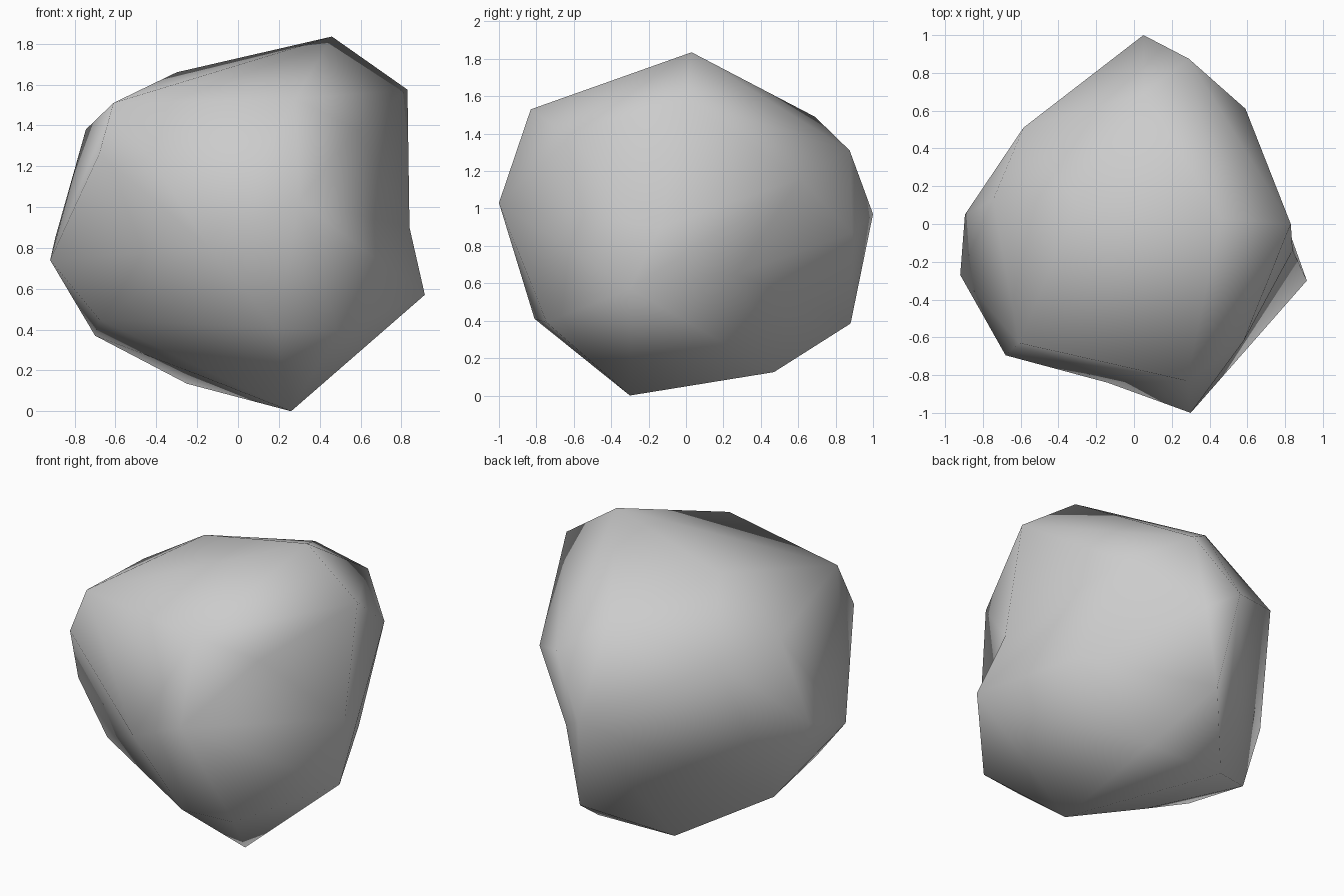
import bpy
import bmesh

# Remove only the default cube
cube = bpy.data.objects.get("Cube")
if cube:
    bpy.data.objects.remove(cube, do_unlink=True)

# Corner points of the boulder, in bands from top to bottom
crown = [
    (0.46, 0.03, 1.835), (-0.30, 0.10, 1.66), (0.83, 0.0, 1.575),
    (0.28, -0.83, 1.53), (-0.61, -0.63, 1.51), (0.05, 0.69, 1.49),
]
shoulder = [
    (-0.745, 0.13, 1.38), (0.58, -0.62, 1.38), (0.29, 0.875, 1.31),
    (-0.68, -0.695, 1.26), (-0.585, 0.51, 1.31), (0.59, 0.61, 1.16),
]
waist = [
    (0.30, -1.0, 1.03), (0.05, 1.0, 0.97), (-0.895, 0.05, 0.85),
    (-0.92, -0.27, 0.74), (0.65, 0.27, 0.65), (0.915, -0.30, 0.57),
]
foot = [
    (-0.68, -0.325, 0.45), (0.18, -0.81, 0.41), (0.49, -0.745, 0.39),
    (0.12, 0.88, 0.385), (-0.70, 0.13, 0.37), (-0.25, -0.20, 0.20),
    (-0.25, 0.47, 0.135), (0.28, 0.47, 0.125), (0.26, -0.30, 0.0),
]
# Corners in slight hollows: held-out place, then resting place
hollows = [
    ((0.95, -0.25, 0.98), (0.84, -0.14, 0.90)),
    ((-0.17, -0.99, 0.85), (-0.14, -0.84, 0.80)),
    ((0.28, 0.97, 0.90), (0.21, 0.89, 0.87)),
]


def make_material(name, colour):
    mat = bpy.data.materials.new(name)
    mat.use_nodes = True
    mat.diffuse_color = colour
    for node in mat.node_tree.nodes:
        if node.type == "BSDF_PRINCIPLED":
            node.inputs["Base Color"].default_value = colour
    return mat


def wrap_points(name, outer, hollow, mat):
    """Wrap a skin round the points; hollow ones are held out while the skin
    is made, then pressed in to their resting places."""
    bm = bmesh.new()
    for point in outer:
        bm.verts.new(point)
    pressed = [(bm.verts.new(held), rest) for held, rest in hollow]
    bmesh.ops.convex_hull(bm, input=list(bm.verts), use_existing_faces=False)
    for vert, rest in pressed:
        vert.co = rest
    loose = [vert for vert in bm.verts if not vert.link_faces]
    bmesh.ops.delete(bm, geom=loose, context="VERTS")
    bmesh.ops.recalc_face_normals(bm, faces=list(bm.faces))
    for face in bm.faces:
        face.smooth = True
    mesh = bpy.data.meshes.new(name)
    bm.to_mesh(mesh)
    bm.free()
    mesh.materials.append(mat)
    obj = bpy.data.objects.new(name, mesh)
    bpy.context.collection.objects.link(obj)


# Boulder: one smooth-shaded stone
stone = make_material("grey_stone", (0.6, 0.6, 0.6, 1))
wrap_points("boulder", crown + shoulder + waist + foot, hollows, stone)
